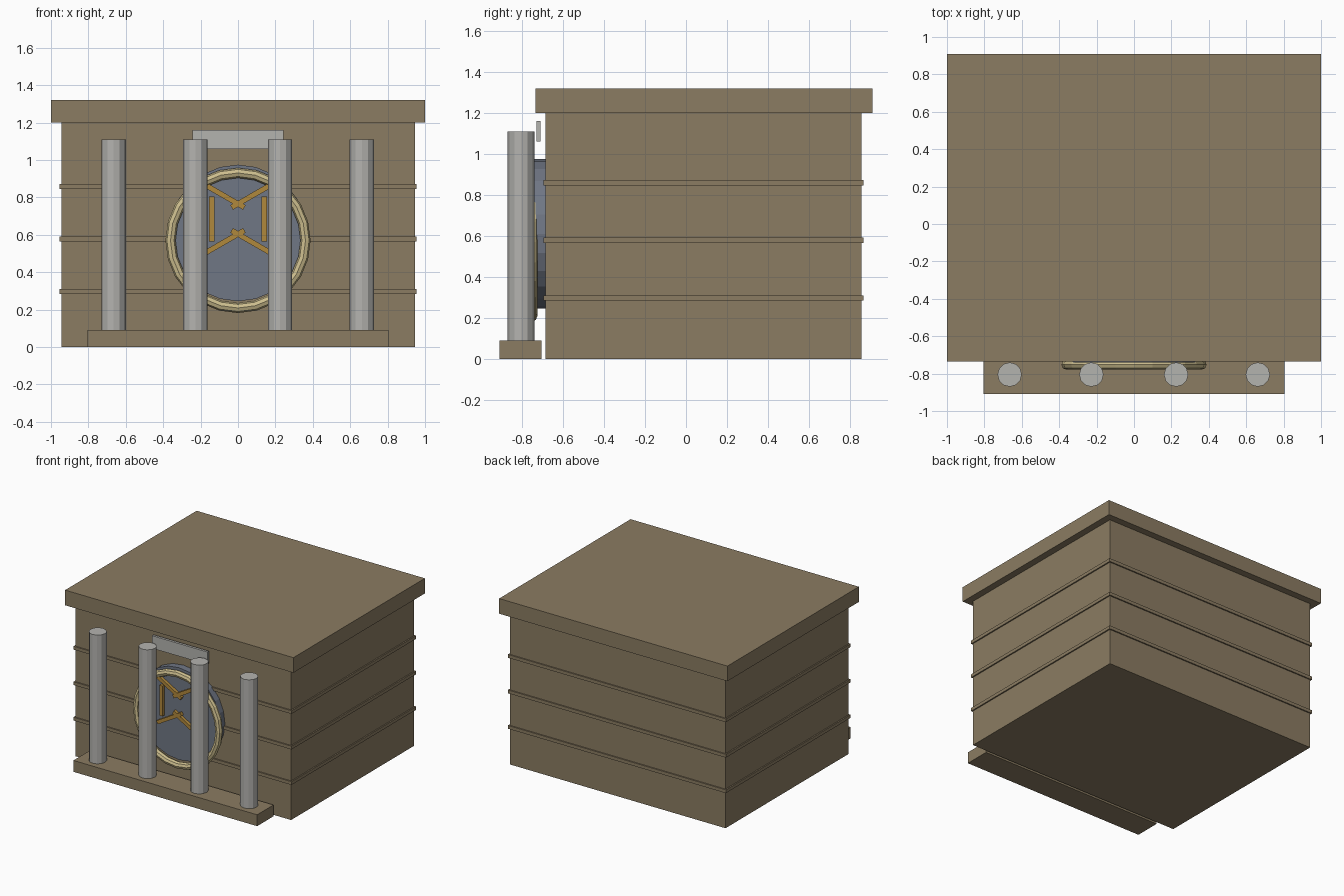
import bpy, math
from mathutils import Matrix

cube = bpy.data.objects.get("Cube")
if cube:
    bpy.data.objects.remove(cube, do_unlink=True)


def material(name, rgb):
    """Flat material from 0-255 display values."""
    lin = [((c / 255 + 0.055) / 1.055) ** 2.4 for c in rgb] + [1.0]
    m = bpy.data.materials.new(name)
    m.use_nodes = True
    m.diffuse_color = lin
    m.node_tree.nodes["Principled BSDF"].inputs["Base Color"].default_value = lin
    return m


stone = material("sandstone", (139, 124, 98))
marble = material("pale marble", (180, 179, 175))
steel = material("blue steel", (112, 119, 133))
brass = material("pale brass", (205, 190, 142))
gold = material("dark gold", (176, 136, 60))


def finish(name, mat):
    ob = bpy.context.object
    ob.name = ob.data.name = name
    ob.data.materials.append(mat)
    return ob


def box(name, mat, x, y, z, turn=0):
    """Box from (min, max) ranges, turned about its own y axis."""
    bpy.ops.mesh.primitive_cube_add(size=1)
    ob = finish(name, mat)
    ranges = (x, y, z)
    size = [b - a for a, b in ranges]
    ob.data.transform(Matrix.Diagonal((*size, 1)))
    ob.location = [(a + b) / 2 for a, b in ranges]
    ob.rotation_euler.y = turn
    return ob


# Building block, roof slab and wall bands
box("building_body", stone, (-0.945, 0.945), (-0.685, 0.855), (0, 1.2))
box("roof_slab", stone, (-1, 1), (-0.735, 0.91), (1.2, 1.32))
for i, z in enumerate((0.297, 0.578, 0.859)):
    box(f"wall_band_{i + 1}", stone, (-0.955, 0.955), (-0.695, 0.865), (z - 0.013, z + 0.013))

# Front step with columns and a blank plaque
box("front_step", stone, (-0.805, 0.805), (-0.91, -0.705), (0, 0.09))
for i, x in enumerate((-0.665, -0.228, 0.225, 0.662)):
    bpy.ops.mesh.primitive_cylinder_add(vertices=12, radius=0.065, depth=1.02,
                                        location=(x, -0.805, 0.6), rotation=(0, 0, math.pi / 2))
    finish(f"column_{i + 1}", marble)
box("plaque", marble, (-0.242, 0.242), (-0.73, -0.71), (1.06, 1.16))

# Round vault door and its rim
bpy.ops.mesh.primitive_cylinder_add(vertices=24, radius=0.365, depth=0.08,
                                    location=(0, -0.7, 0.61), rotation=(math.pi / 2, 0, 0))
finish("vault_door", steel)
bpy.ops.mesh.primitive_torus_add(major_segments=24, minor_segments=8,
                                 major_radius=0.361, minor_radius=0.027,
                                 location=(0, -0.752, 0.57), rotation=(math.pi / 2, 0, 0))
finish("door_rim", brass)

# Six handle bars arranged around the door
for i in range(6):
    a = i * math.pi / 3
    cx, cz = 0.14 * math.cos(a), 0.685 + 0.14 * math.sin(a)
    box(f"handle_bar_{i + 1}", gold, (cx - 0.014, cx + 0.014),
        (-0.765, -0.735), (cz - 0.12, cz + 0.12), turn=a)
